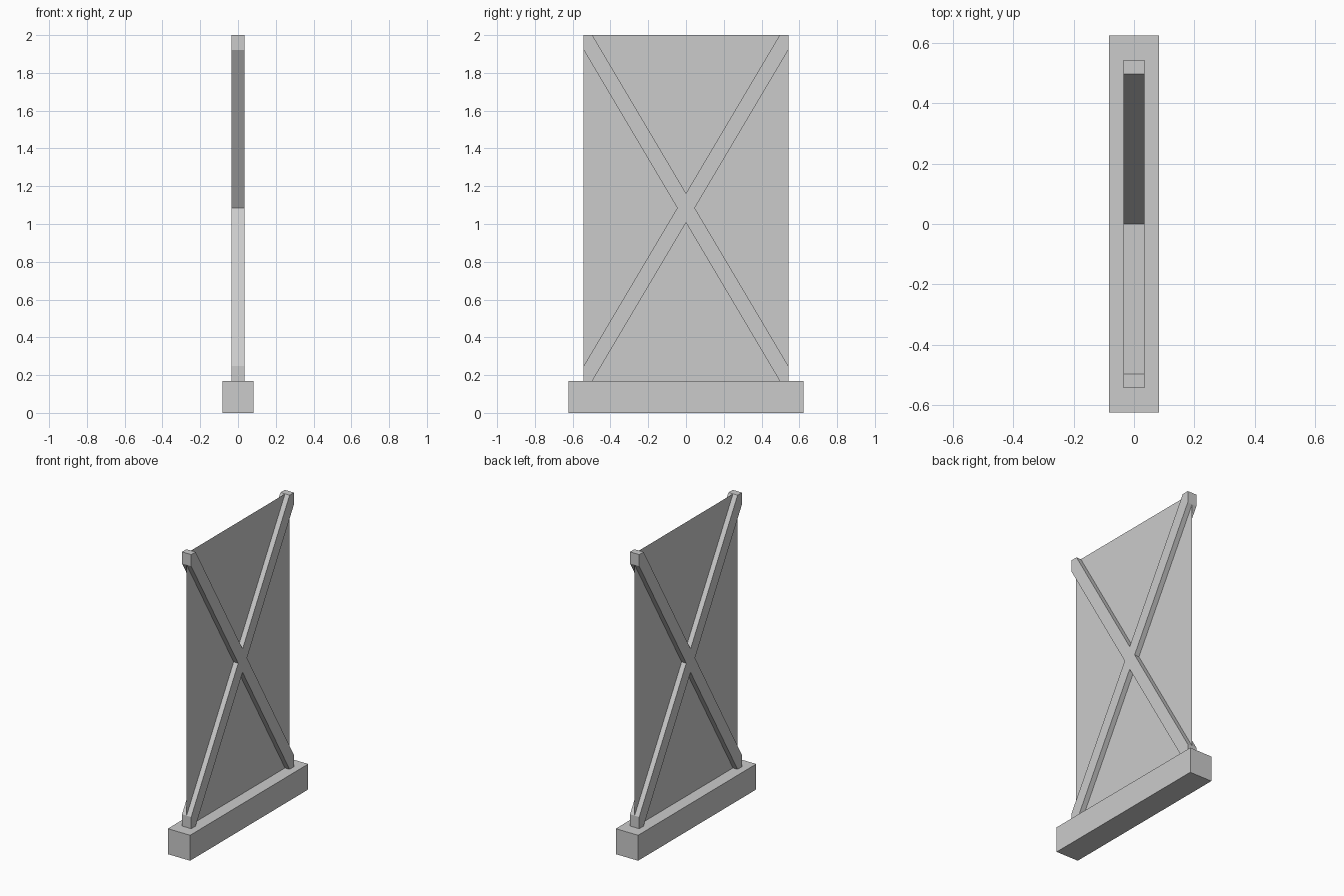
import bpy
import bmesh

if "Cube" in bpy.data.objects:
    bpy.data.objects.remove(bpy.data.objects["Cube"], do_unlink=True)

grey = bpy.data.materials.new("plain grey")
grey.use_nodes = True
COLOUR = (0.6, 0.6, 0.6, 1)
grey.diffuse_color = COLOUR
grey.node_tree.nodes["Principled BSDF"].inputs["Base Color"].default_value = COLOUR

BASE_TOP, TOP = 0.17, 2.0
HALF_W = 0.542                      # half width of the panel
MID = (BASE_TOP + TOP) / 2
HALF_H = (TOP - BASE_TOP) / 2
BAND_Z = 0.078                      # half height of a brace, measured upright
BAND_Y = BAND_Z * HALF_W / HALF_H   # half width of a brace, measured level


def plate(name, outline, thickness):
    """Flat (y, z) outline on the x = 0 plane, extruded evenly to both sides."""
    bm = bmesh.new()
    face = bm.faces.new([bm.verts.new((-thickness / 2, y, z)) for y, z in outline])
    if thickness:
        new = bmesh.ops.extrude_face_region(bm, geom=[face])["geom"]
        verts = [v for v in new if isinstance(v, bmesh.types.BMVert)]
        bmesh.ops.translate(bm, verts=verts, vec=(thickness, 0, 0))
        bmesh.ops.recalc_face_normals(bm, faces=bm.faces)
    mesh = bpy.data.meshes.new(name)
    bm.to_mesh(mesh)
    bm.free()
    mesh.materials.append(grey)
    obj = bpy.data.objects.new(name, mesh)
    bpy.context.collection.objects.link(obj)
    return obj


def rectangle(half_width, low, high):
    return [(-half_width, low), (half_width, low), (half_width, high), (-half_width, high)]


# Foot block and the thin sheet standing on it
plate("base", rectangle(0.623, 0, BASE_TOP), 0.165)
plate("panel", rectangle(HALF_W, BASE_TOP, TOP), 0)

# Crossed braces: one arm of the outline, repeated for the four corners
arm = [(BAND_Y, 0), (HALF_W, HALF_H - BAND_Z), (HALF_W, HALF_H),
       (HALF_W - BAND_Y, HALF_H), (0, BAND_Z)]
cross = []
for sy, sz in ((1, 1), (-1, 1), (-1, -1), (1, -1)):
    points = arm if sy * sz > 0 else arm[::-1]
    cross += [(sy * y, MID + sz * z) for y, z in points[:-1]]
plate("cross_brace", cross, 0.068)
